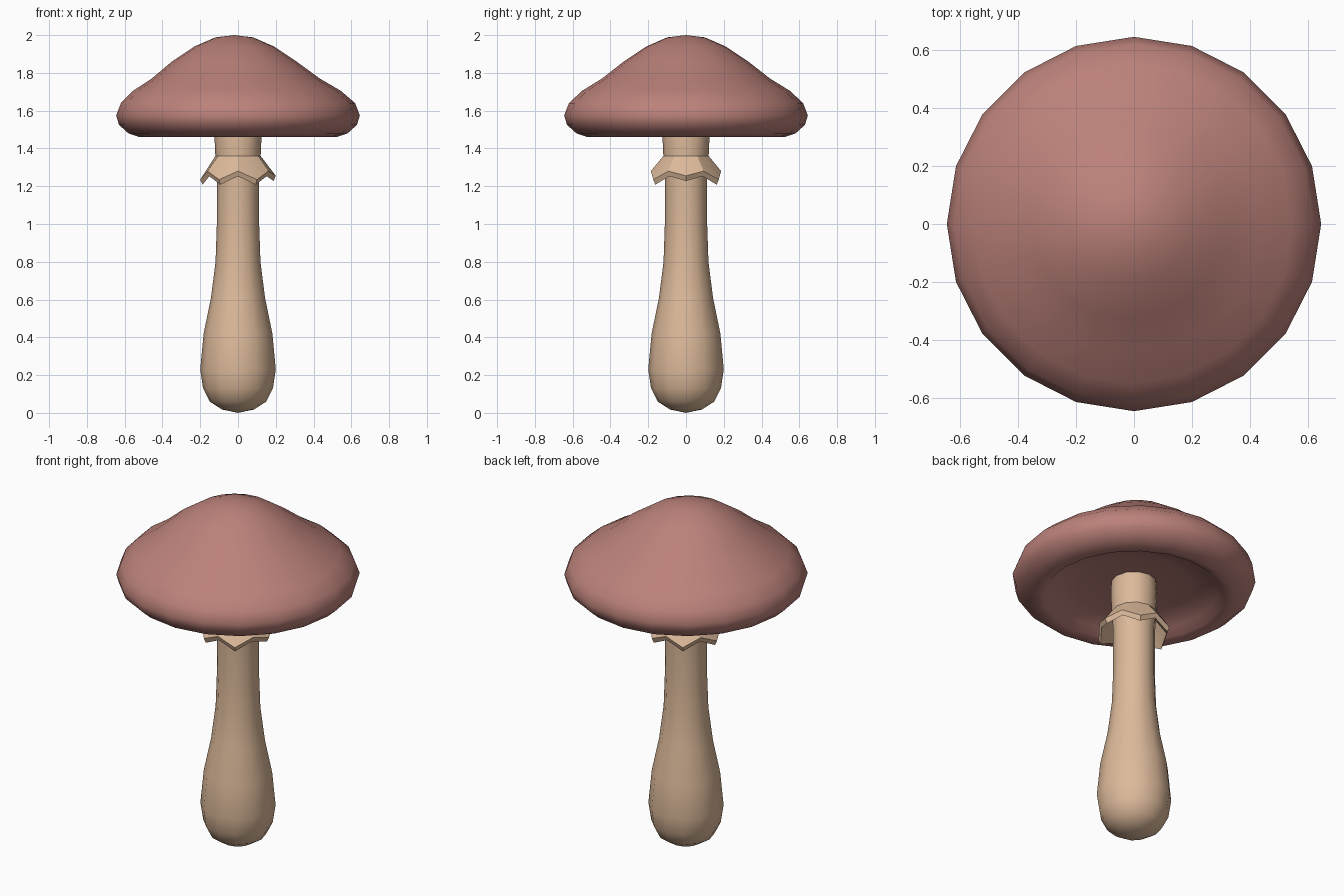
import bpy, bmesh, math

if "Cube" in bpy.data.objects:
    bpy.data.objects.remove(bpy.data.objects["Cube"])


def material(name, rgb):
    m = bpy.data.materials.new(name)
    m.diffuse_color = (*rgb, 1)
    m.use_nodes = True
    m.node_tree.nodes["Principled BSDF"].inputs["Base Color"].default_value = m.diffuse_color
    return m


def finish(name, bm, mat, angle):
    bmesh.ops.recalc_face_normals(bm, faces=bm.faces)
    me = bpy.data.meshes.new(name)
    bm.to_mesh(me)
    bm.free()
    me.materials.append(mat)
    ob = bpy.data.objects.new(name, me)
    bpy.context.collection.objects.link(ob)
    bpy.ops.object.select_all(action='DESELECT')
    ob.select_set(True)
    bpy.context.view_layer.objects.active = ob
    bpy.ops.object.shade_smooth_by_angle(angle=math.radians(angle))
    return ob


def lathe(profile, sides, shift=lambda z: 0):
    """Revolve (radius, z) points; a zero radius becomes a pole."""
    bm = bmesh.new()
    rings = []
    for r, z in profile:
        n = sides if r > 0 else 1
        rings.append([bm.verts.new((r * math.cos(2 * math.pi * i / sides) + shift(z),
                                    r * math.sin(2 * math.pi * i / sides), z))
                      for i in range(n)])
    for a, b in zip(rings, rings[1:]):
        for i in range(sides):
            j = (i + 1) % sides
            quad = [a[i % len(a)], a[j % len(a)], b[j % len(b)], b[i % len(b)]]
            bm.faces.new(list(dict.fromkeys(quad)))
    return bm


pink = material("dusty_pink", (0.50, 0.22, 0.195))
cream = material("warm_cream", (0.72, 0.49, 0.325))

# Cap: bell top, rolled rim and hollow underside, peak leaning slightly left
cap = [(0, 2.0), (0.10, 1.988), (0.21, 1.94), (0.33, 1.86), (0.445, 1.77),
       (0.55, 1.705), (0.62, 1.64), (0.645, 1.575), (0.63, 1.525),
       (0.58, 1.48), (0.52, 1.46), (0.48, 1.463), (0.44, 1.50),
       (0.30, 1.53), (0.12, 1.545), (0, 1.545)]
finish("cap", lathe(cap, 20, lambda z: -0.02 * max(0, min(1, (z - 1.65) / 0.2))), pink, 60)

# Stem: bulbous foot tapering upward
stem = [(0, 0), (0.085, 0.018), (0.15, 0.06), (0.185, 0.13), (0.20, 0.23),
        (0.182, 0.42), (0.143, 0.61), (0.119, 0.80), (0.112, 1.0),
        (0.112, 1.24), (0.12, 1.36), (0.125, 1.47), (0.12, 1.56), (0, 1.56)]
finish("stem", lathe(stem, 12), cream, 60)

# Skirt: short collar with a zigzag lower edge, six low points
bm = lathe([(0.12, 1.36), (0.20, 1.235), (0.188, 1.208), (0.11, 1.335), (0.12, 1.36)][:4], 12)
bm.verts.ensure_lookup_table()
for k, v in enumerate(bm.verts):
    if 12 <= k < 36 and k % 2:
        v.co.x *= 0.93
        v.co.y *= 0.93
        v.co.z += 0.045
    elif k in (12, 24):  # one shorter point on the right side
        v.co.z += 0.02
finish("skirt", bm, cream, 25)
